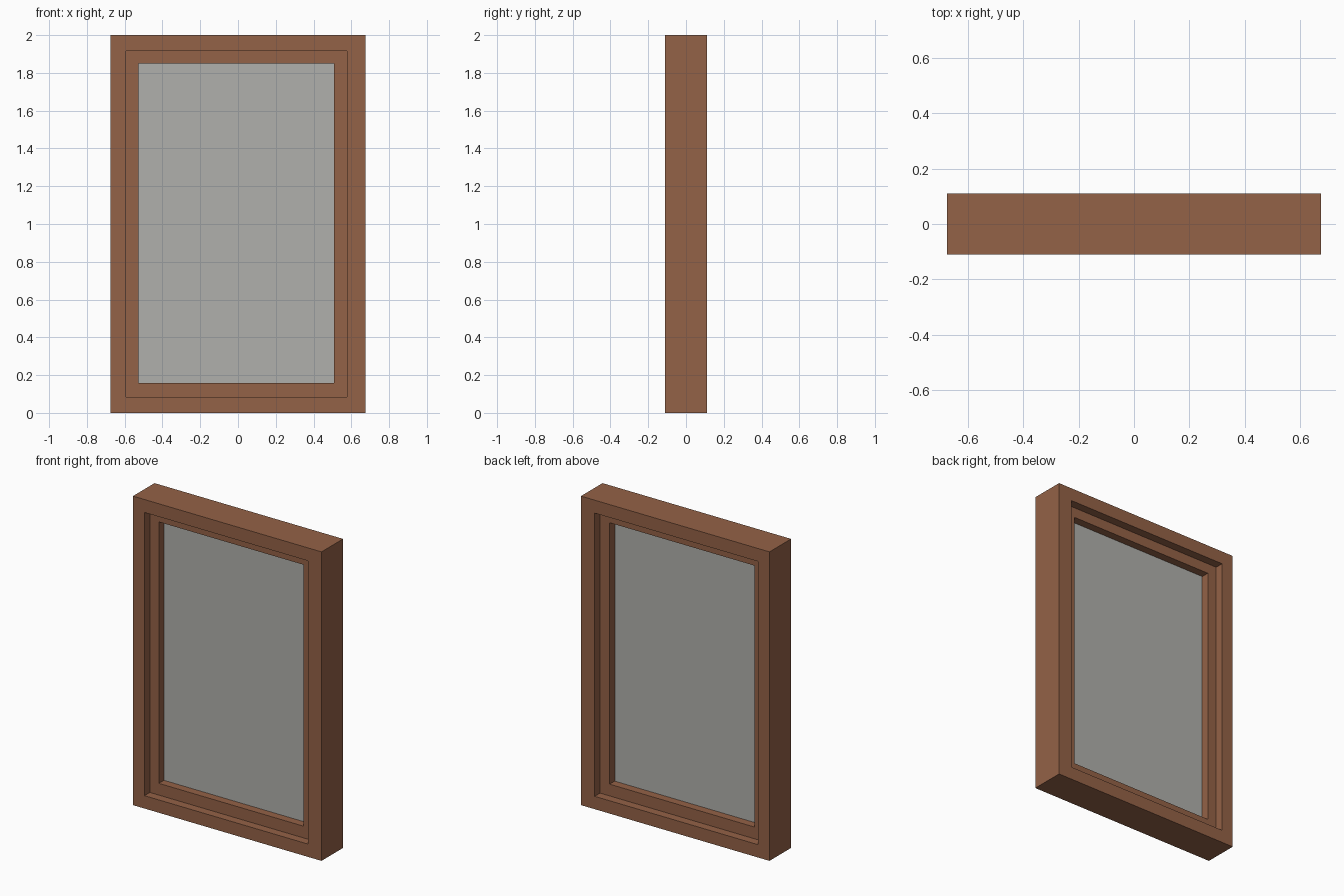
import bpy, bmesh

if "Cube" in bpy.data.objects:
    bpy.data.objects.remove(bpy.data.objects["Cube"])


def material(name, rgb):
    m = bpy.data.materials.new(name)
    m.diffuse_color = (*rgb, 1)
    m.use_nodes = True
    m.node_tree.nodes["Principled BSDF"].inputs["Base Color"].default_value = m.diffuse_color
    return m


wood = material("brown wood", (0.296, 0.122, 0.063))
pane = material("grey glass", (0.434, 0.434, 0.413))


def corners(rect):
    x0, x1, z0, z1 = rect
    return [(x0, z0), (x1, z0), (x1, z1), (x0, z1)]


def ring(name, outer, inner, half, mat):
    """Rectangular frame between two (x0, x1, z0, z1) rectangles, y = -half to half."""
    bm = bmesh.new()
    loops = [[bm.verts.new((x, y, z)) for x, z in corners(r)]
             for r, y in ((outer, -half), (inner, -half), (inner, half), (outer, half))]
    for a, b in zip(loops, loops[1:] + loops[:1]):
        for i in range(4):
            j = (i + 1) % 4
            bm.faces.new((a[i], a[j], b[j], b[i]))
    bmesh.ops.recalc_face_normals(bm, faces=bm.faces)
    me = bpy.data.meshes.new(name)
    bm.to_mesh(me)
    bm.free()
    me.materials.append(mat)
    ob = bpy.data.objects.new(name, me)
    bpy.context.collection.objects.link(ob)
    return ob


OUTER = (-0.675, 0.675, 0, 2)
OPENING = (-0.593, 0.577, 0.083, 1.916)
GLASS = (-0.528, 0.508, 0.159, 1.851)

# Outer casing and the thinner sash set into it
ring("window_frame", OUTER, OPENING, 0.11, wood)
ring("window_sash", OPENING, GLASS, 0.055, wood)

# Glass pane in the middle of the sash
x0, x1, z0, z1 = GLASS
bpy.ops.mesh.primitive_cube_add(size=1, location=((x0 + x1) / 2, 0, (z0 + z1) / 2))
glass = bpy.context.object
glass.name = "glass_pane"
glass.scale = (x1 - x0, 0.006, z1 - z0)
glass.data.materials.append(pane)
